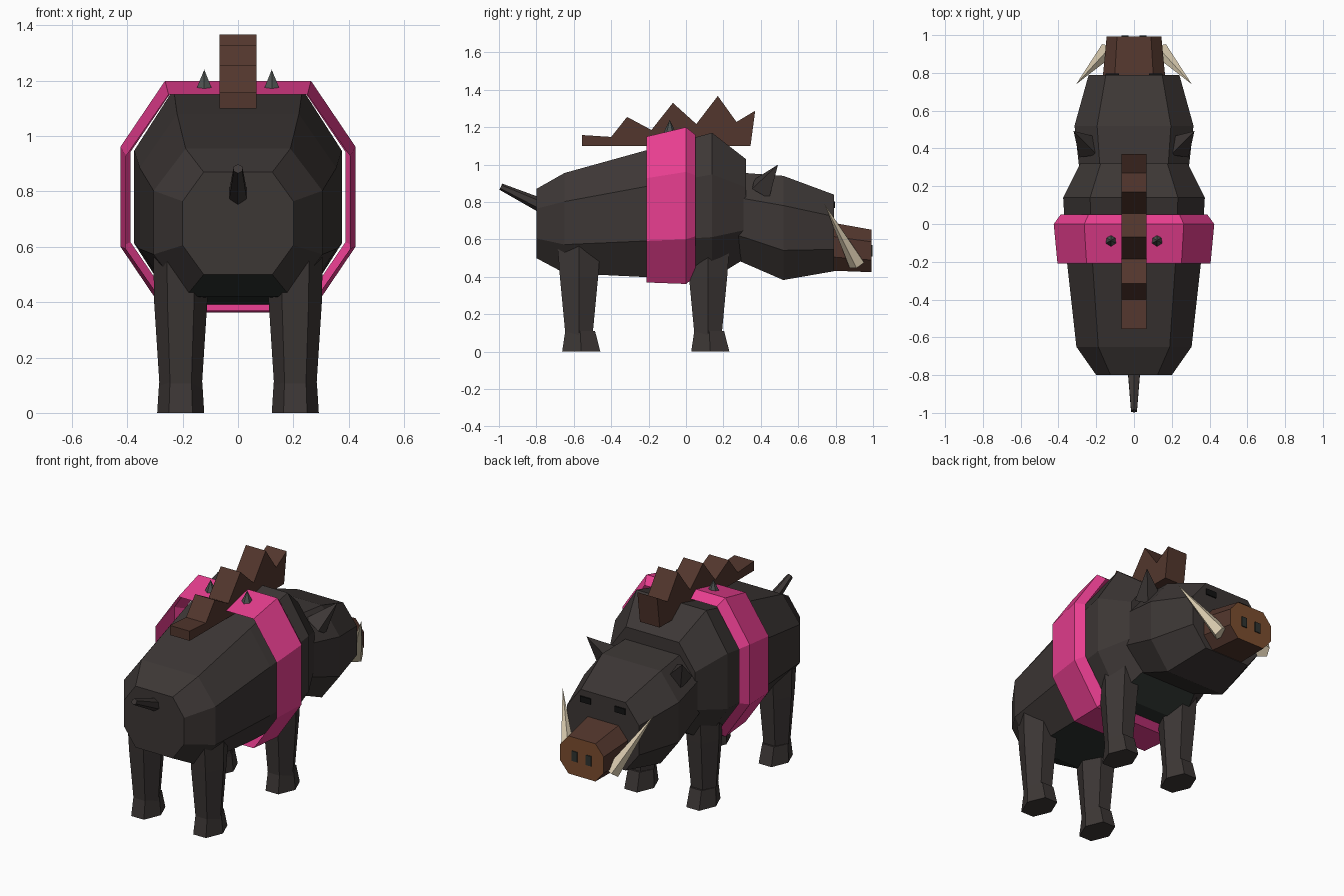
import bpy, bmesh, math
from mathutils import Vector

if "Cube" in bpy.data.objects:
    bpy.data.objects.remove(bpy.data.objects["Cube"])


def mat(name, rgb):
    m = bpy.data.materials.new(name)
    m.diffuse_color = (*rgb, 1)
    m.use_nodes = True
    m.node_tree.nodes["Principled BSDF"].inputs["Base Color"].default_value = m.diffuse_color
    return m


HIDE = mat("dark hide", (0.046, 0.038, 0.036))
BELLY = mat("belly hide", (0.028, 0.034, 0.030))
PINK = mat("pink band", (0.84, 0.05, 0.29))
BRISTLE = mat("brown bristle", (0.085, 0.037, 0.026))
NOSE = mat("light brown nose", (0.20, 0.075, 0.028))
BONE = mat("bone", (0.70, 0.60, 0.43))
METAL = mat("grey metal", (0.075, 0.085, 0.08))
BLACK = mat("black", (0.006, 0.006, 0.006))


def finish(bm, name, mats, rule=None):
    bmesh.ops.recalc_face_normals(bm, faces=bm.faces)
    bm.normal_update()
    if rule:
        for f in bm.faces:
            f.material_index = rule(f)
    me = bpy.data.meshes.new(name)
    bm.to_mesh(me)
    bm.free()
    for m in mats:
        me.materials.append(m)
    ob = bpy.data.objects.new(name, me)
    bpy.context.collection.objects.link(ob)
    return ob


def loft(name, rings, mats, caps=True, rule=None):
    """Skin a list of equally long point rings."""
    bm = bmesh.new()
    vs = [[bm.verts.new(p) for p in r] for r in rings]
    n = len(vs[0])
    for a, b in zip(vs, vs[1:]):
        for i in range(n):
            j = (i + 1) % n
            bm.faces.new((a[i], a[j], b[j], b[i]))
    if caps:
        bm.faces.new(vs[0])
        bm.faces.new(vs[-1])
    return finish(bm, name, mats, rule)


def octagon(y, w, top, bottom):
    c, h = (top + bottom) / 2, (top - bottom) / 2
    k, m = 0.62, 0.43
    pts = [(k, 1), (1, m), (1, -m), (k, -1), (-k, -1), (-1, -m), (-1, m), (-k, 1)]
    return [(px * w, y, c + pz * h) for px, pz in pts]


def hexagon(x, y, z, rx, ry):
    return [(x + rx * math.cos(a), y + ry * math.sin(a), z)
            for a in (math.radians(60 * i) for i in range(6))]


def cone(name, base, tip, r1, r2, sides, material):
    base, tip = Vector(base), Vector(tip)
    d = tip - base
    bm = bmesh.new()
    bmesh.ops.create_cone(bm, cap_ends=True, segments=sides, radius1=r1,
                          radius2=r2, depth=d.length)
    rot = d.to_track_quat('Z', 'Y')
    for v in bm.verts:
        v.co = rot @ v.co + (base + tip) / 2
    bmesh.ops.remove_doubles(bm, verts=bm.verts, dist=1e-5)
    return finish(bm, name, [material])


def plate(name, centre, size, material):
    bm = bmesh.new()
    bmesh.ops.create_cube(bm, size=1)
    for v in bm.verts:
        v.co = Vector(centre) + Vector(a * b for a, b in zip(v.co, size))
    return finish(bm, name, [material])


# Body with a darker belly strip
loft("body", [octagon(*r) for r in [
    (-0.80, 0.20, 0.87, 0.50), (-0.65, 0.305, 0.955, 0.42),
    (-0.20, 0.355, 1.08, 0.398), (0.14, 0.375, 1.17, 0.39),
    (0.32, 0.285, 1.03, 0.50)]], [HIDE, BELLY],
    rule=lambda f: 1 if f.normal.z < -0.8 else 0)

# Open band around the shoulders
loft("shoulder_band", [octagon(*r) for r in [
    (-0.21, 0.405, 1.15, 0.37), (0.0, 0.425, 1.20, 0.362),
    (0.05, 0.388, 1.16, 0.40)]], [PINK], caps=False)

# Head and snout
loft("head", [octagon(*r) for r in [
    (0.25, 0.285, 0.96, 0.50), (0.52, 0.315, 0.94, 0.383),
    (0.79, 0.24, 0.84, 0.43)]], [HIDE])
loft("snout", [octagon(*r) for r in [
    (0.78, 0.165, 0.69, 0.433), (0.992, 0.145, 0.652, 0.425)]],
    [BRISTLE, NOSE], rule=lambda f: 1 if f.normal.y > 0.9 else 0)

# Bristle crest, a zigzag profile extruded across x
crest = [(-0.555, 1.10), (-0.555, 1.158), (-0.40, 1.148), (-0.315, 1.255),
         (-0.185, 1.185), (-0.07, 1.33), (0.055, 1.217), (0.17, 1.367),
         (0.27, 1.228), (0.37, 1.288), (0.345, 1.10)]
loft("bristle_crest", [[(x, y, z) for y, z in crest] for x in (-0.066, 0.066)],
     [BRISTLE])

# Tail
cone("tail", (0, -0.775, 0.782), (0, -0.99, 0.882), 0.038, 0.018, 6, HIDE)

for side, s in (("left", -1), ("right", 1)):
    # Legs with hooves
    for place, y in (("rear", -0.572), ("front", 0.118)):
        x = 0.207 * s
        loft(f"{place}_leg_{side}", [
            hexagon(x, y, 0.62, 0.10, 0.138),
            hexagon(x, y, 0.40, 0.096, 0.118),
            hexagon(x, y, 0.09, 0.076, 0.084)], [HIDE])
        loft(f"{place}_hoof_{side}", [
            hexagon(x, y + 0.006, 0.11, 0.078, 0.092),
            hexagon(x, y + 0.012, 0.0, 0.085, 0.118)], [HIDE])
    # Ears, tusks and band spikes
    cone(f"ear_{side}", (0.235 * s, 0.405, 0.87), (0.32 * s, 0.492, 1.0),
         0.075, 0, 4, HIDE)
    cone(f"tusk_{side}", (0.145 * s, 0.915, 0.468), (0.306 * s, 0.74, 0.79),
         0.045, 0, 5, BONE)
    cone(f"band_spike_{side}", (0.122 * s, -0.087, 1.17),
         (0.122 * s, -0.087, 1.24), 0.033, 0, 6, METAL)
    # Eyes on the face and nostrils on the nose disc
    plate(f"eye_{side}", (0.115 * s, 0.793, 0.785), (0.07, 0.009, 0.035), BLACK)
    plate(f"nostril_{side}", (0.047 * s, 0.993, 0.54), (0.036, 0.009, 0.06), BELLY)
